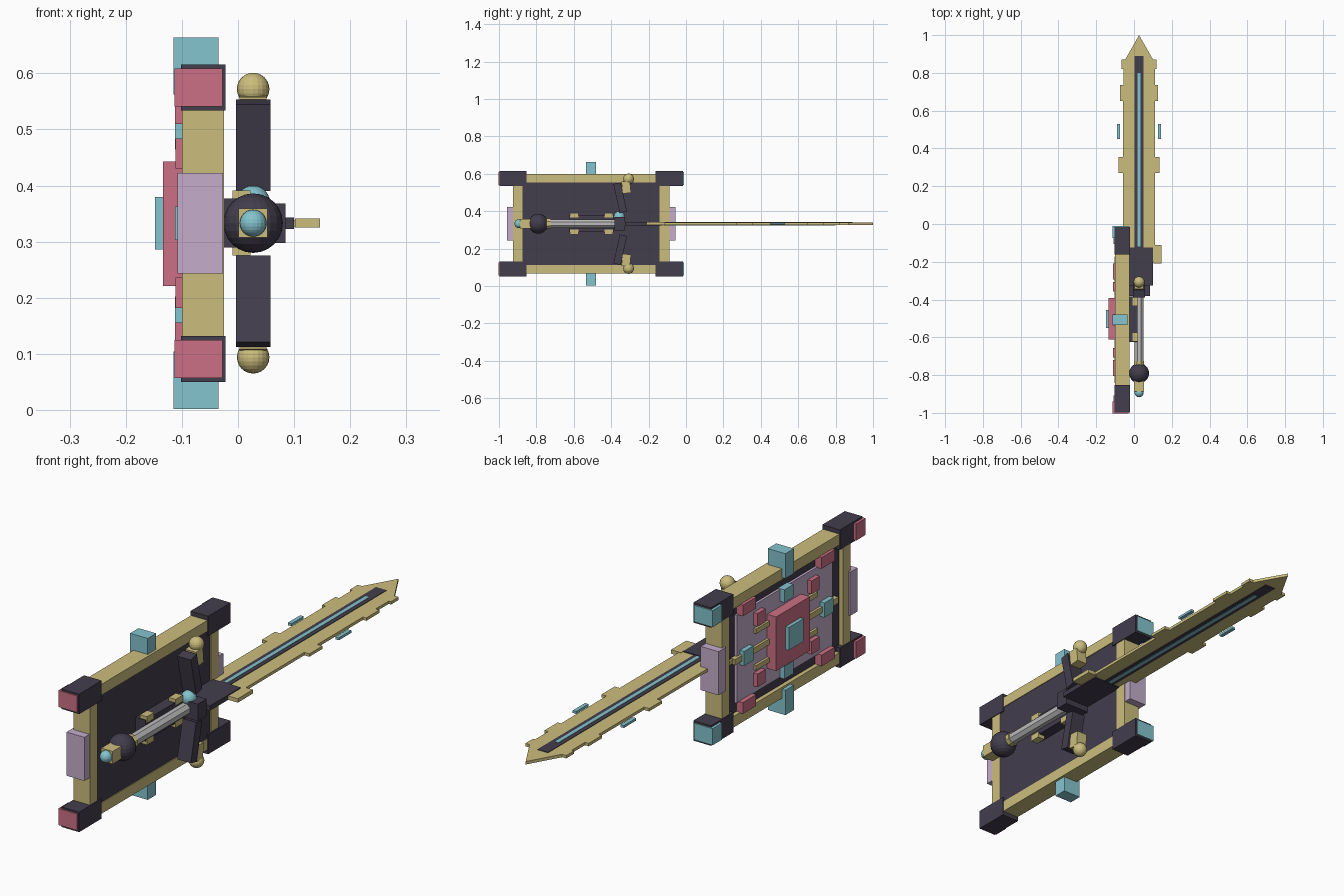
import bpy, bmesh, math
from mathutils import Matrix

if "Cube" in bpy.data.objects:
    bpy.data.objects.remove(bpy.data.objects["Cube"])

def material(name, rgb):
    m = bpy.data.materials.new(name)
    m.diffuse_color = (*rgb, 1)
    m.use_nodes = True
    m.node_tree.nodes["Principled BSDF"].inputs["Base Color"].default_value = m.diffuse_color
    return m

GOLD = material("gold", (.60, .51, .205))
DARK = material("dark_slate", (.055, .047, .073))
PINK = material("rose", (.60, .163, .233))
CYAN = material("cyan", (.233, .555, .62))
LILAC = material("lilac", (.555, .42, .60))
GREY = material("grip_grey", (.50, .50, .50))
CX, CZ, CY = .027, .333, -.507      # sword axis x, mid height, shield middle y

def finish(name, bm, mat):
    me = bpy.data.meshes.new(name)
    bm.to_mesh(me)
    bm.free()
    me.materials.append(mat)
    ob = bpy.data.objects.new(name, me)
    bpy.context.collection.objects.link(ob)
    return ob

def box(name, mat, x, y, z, tilt=0):
    """Box from (min, max) ranges, optionally tilted about x."""
    bm = bmesh.new()
    bmesh.ops.create_cube(bm, size=1)
    r = (x, y, z)
    size = [abs(b - a) for a, b in r]
    mid = [(a + b) / 2 for a, b in r]
    bm.transform(Matrix.Translation(mid) @ Matrix.Rotation(tilt, 4, 'X') @ Matrix.Diagonal((*size, 1)))
    return finish(name, bm, mat)

def ball(name, mat, loc, r):
    bm = bmesh.new()
    bmesh.ops.create_uvsphere(bm, u_segments=20, v_segments=12, radius=r)
    bm.transform(Matrix.Translation(loc))
    return finish(name, bm, mat)

def rod(name, mat, y0, y1, r, sides):
    bm = bmesh.new()
    bmesh.ops.create_cone(bm, cap_ends=True, segments=sides, radius1=r, radius2=r, depth=y1 - y0)
    bm.transform(Matrix.Translation((CX, (y0 + y1) / 2, CZ)) @ Matrix.Rotation(math.pi / 2, 4, 'X')
                 @ Matrix.Rotation(math.pi / sides, 4, 'Z'))
    return finish(name, bm, mat)

def around(c, d, h):
    return (c + d - h, c + d + h)

# --- Shield: panel and frame ---
box("shield_panel", DARK, (-.083, -.028), (-.90, -.12), (.09, .575))
box("shield_back_plate", LILAC, (-.093, -.08), (CY - .31, CY + .31), (CZ - .18, CZ + .18))
for s in (-1, 1):
    box("frame_rail", GOLD, (-.1, -.025), (-.925, -.09), around(CZ, s * .243, .0225))
    box("frame_post", GOLD, (-.1, -.025), around(CY, s * .392, .0255), (.07, .6))
    box("side_plate", LILAC, (-.108, -.027), around(CY, s * .426, .024), (.243, .422))
    box("edge_crystal", CYAN, (-.115, -.035), (-.535, -.48), around(CZ, s * .28, .051))
    for t in (-1, 1):
        box("frame_corner", DARK, (-.102, -.022), around(CY, t * .418, .073), around(CZ, s * .242, .041))
        # rose caps at the front, cyan caps at the back
        box("corner_cap", CYAN if t > 0 else PINK, (-.113, -.028),
            around(CY, t * .465, .031), around(CZ, s * .242, .034))
        # ornaments on the shield face
        box("corner_accent", PINK, (-.112, -.08), around(CY, t * .255, .043), around(CZ, s * .2, .023))
        box("inner_accent", PINK, (-.111, -.08), around(CY, t * .175, .026), around(CZ, s * .124, .027))
    box("face_gem", CYAN, (-.112, -.08), around(CY, 0, .03), around(CZ, s * .157, .026))
    box("face_gem_side", CYAN, (-.112, -.08), around(CY, s * .26, .03), around(CZ, 0, .03))
    box("face_bar_outer", GOLD, (-.103, -.08), around(CY, 0, .2), around(CZ, s * .075, .01))
box("face_bar", GOLD, (-.103, -.08), around(CY, 0, .335), around(CZ, 0, .012))
box("boss_plate", PINK, (-.134, -.085), (-.612, -.393), (.221, .443))
box("boss_gem", CYAN, (-.148, -.12), (-.55, -.455), (.286, .38))

# --- Blade: stepped outline mirrored about the sword axis ---
half = [(.085, -.2), (.085, .27), (.108, .27), (.108, .355), (.085, .355), (.085, .65), (.1, .65),
        (.1, .735), (.083, .735), (.083, .82), (.093, .82), (.093, .87), (.074, .87)]
outline = half + [(0, 1)] + [(-x, y) for x, y in reversed(half)]
bm = bmesh.new()
face = bm.faces.new([bm.verts.new((CX + x, y, CZ - .006)) for x, y in outline])
ext = bmesh.ops.extrude_face_region(bm, geom=[face])
bmesh.ops.translate(bm, vec=(0, 0, .012), verts=[v for v in ext["geom"] if isinstance(v, bmesh.types.BMVert)])
bmesh.ops.recalc_face_normals(bm, faces=bm.faces)
finish("blade", bm, GOLD)
box("blade_fuller", DARK, around(CX, 0, .024), (-.15, .89), around(CZ, 0, .008))
box("blade_glow_strip", CYAN, around(CX, 0, .008), (-.12, .8), around(CZ, 0, .0095))
for s in (-1, 1):
    box("blade_side_gem", CYAN, around(CX, s * .108, .008), (.45, .53), around(CZ, 0, .005))
    box("guard_wing", GOLD, around(CX, s * .097, .022), (-.21, -.112), around(CZ, 0, .008))

# --- Guard ---
box("guard_plate", DARK, around(CX, 0, .073), (-.325, -.125), around(CZ, 0, .010))
box("guard_block", DARK, around(CX, 0, .058), (-.382, -.325), around(CZ, 0, .035))
ball("guard_gem", CYAN, (CX, -.357, .37), .03)
for s in (-1, 1):
    box("guard_arm", DARK, around(CX, 0, .031), (-.372, -.332), around(CZ, s * .139, .079), s * .22)
    box("arm_tip", GOLD, around(CX, 0, .024), (-.342, -.297), around(CZ, s * .195, .032), s * .1)
    ball("arm_ball", GOLD, (CX, -.307, CZ + s * .239), .029)

# --- Grip, bracket and pommel ---
rod("grip", GREY, -.74, -.38, .025, 8)
rod("grip_collar", GOLD, -.75, -.725, .029, 8)
box("shield_bracket", DARK, (-.028, .018), (-.625, -.385), (.29, .377))
for s in (-1, 1):
    for y in (-.598, -.412):
        box("bracket_clip", GOLD, (-.01, .022), around(y, 0, .023), around(CZ, s * .045, .013))
ball("pommel", DARK, (CX, -.79, CZ), .053)
box("pommel_block", GOLD, around(CX, 0, .026), (-.888, -.82), around(CZ, 0, .026))
ball("pommel_gem", CYAN, (CX, -.893, CZ), .024)
